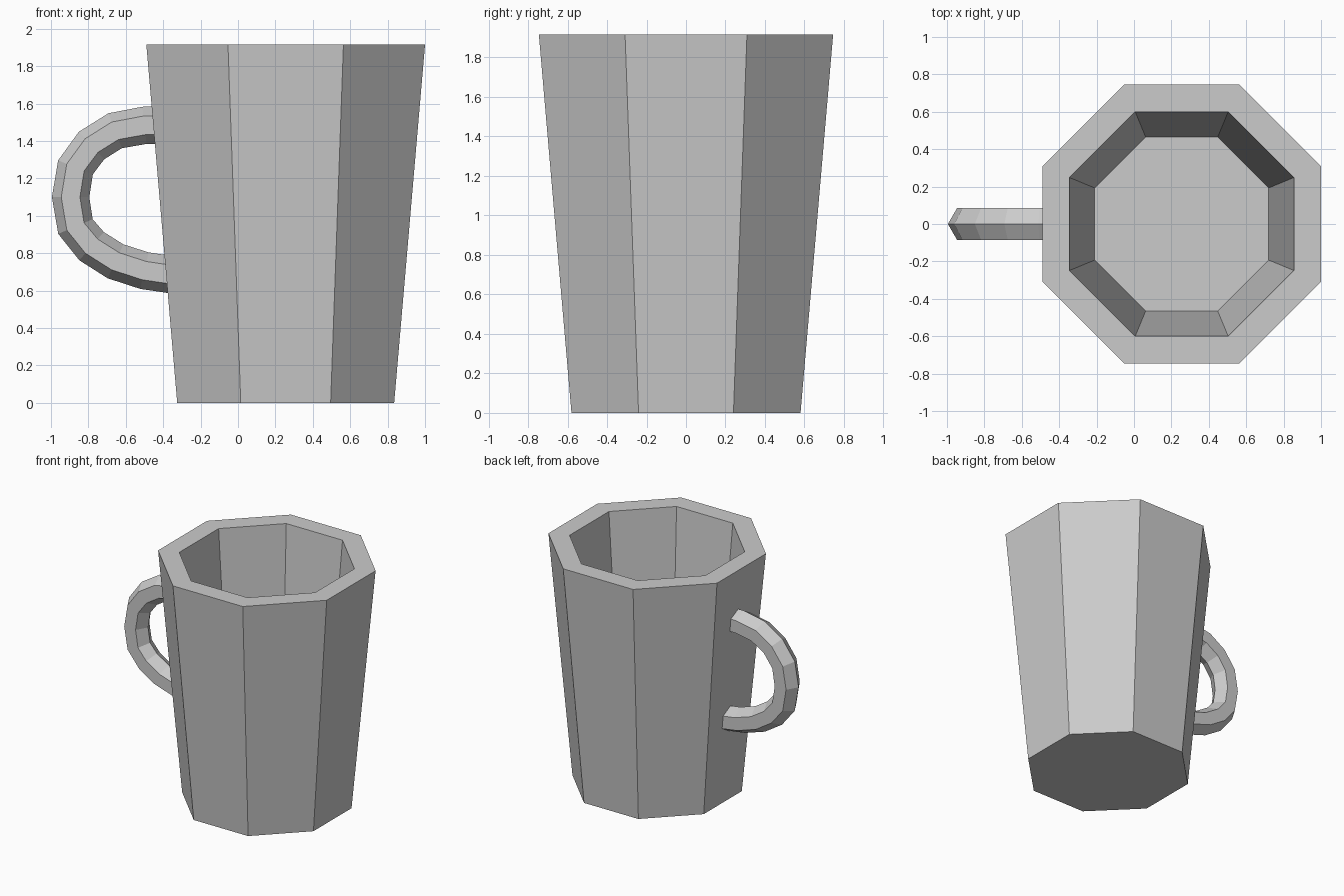
import bpy
import bmesh
from math import cos, sin, pi, radians
from mathutils import Vector

if "Cube" in bpy.data.objects:
    bpy.data.objects.remove(bpy.data.objects["Cube"], do_unlink=True)

# One plain clay colour
clay = bpy.data.materials.new("light_grey_clay")
clay.use_nodes = True
colour = (0.6, 0.6, 0.6, 1)
clay.diffuse_color = colour
clay.node_tree.nodes["Principled BSDF"].inputs["Base Color"].default_value = colour


def loft(name, rings, closed_ends=True):
    """Join successive rings of points with quads and cap both ends."""
    bm = bmesh.new()
    loops = [[bm.verts.new(p) for p in ring] for ring in rings]
    n = len(loops[0])
    for a, b in zip(loops, loops[1:]):
        for i in range(n):
            j = (i + 1) % n
            bm.faces.new((a[i], a[j], b[j], b[i]))
    if closed_ends:
        bm.faces.new(loops[0][::-1])
        bm.faces.new(loops[-1])
    bmesh.ops.recalc_face_normals(bm, faces=bm.faces)
    mesh = bpy.data.meshes.new(name)
    bm.to_mesh(mesh)
    bm.free()
    mesh.materials.append(clay)
    obj = bpy.data.objects.new(name, mesh)
    bpy.context.collection.objects.link(obj)
    return obj


# Eight-sided tapered cup: outer wall, flat rim, inner wall, floor
CUP_X = 0.255
SIDES = 8


def octagon(half_width, z):
    r = half_width / cos(pi / SIDES)
    angles = [(i + 0.5) * 2 * pi / SIDES for i in range(SIDES)]
    return [(CUP_X + r * cos(a), r * sin(a), z) for a in angles]


profile = [(0.58, 0), (0.745, 1.915), (0.6, 1.915), (0.465, 0.25)]
loft("cup", [octagon(w, z) for w, z in profile])

# Hexagonal handle swept along its centre line, ends buried in the wall
path = [Vector((x, 0, z)) for x, z in (
    (-0.40, 1.484), (-0.50, 1.484), (-0.657, 1.455), (-0.783, 1.376),
    (-0.869, 1.259), (-0.895, 1.1), (-0.869, 0.943), (-0.783, 0.838),
    (-0.655, 0.757), (-0.50, 0.707), (-0.33, 0.682))]
rings = []
for i, p in enumerate(path):
    tangent = (path[min(i + 1, len(path) - 1)] - path[max(i - 1, 0)]).normalized()
    side = Vector((0, 1, 0))
    outward = side.cross(tangent)
    rings.append([p + 0.1 * (outward * cos(a) + side * sin(a))
                  for a in (radians(60 * k) for k in range(6))])
loft("handle", rings)
